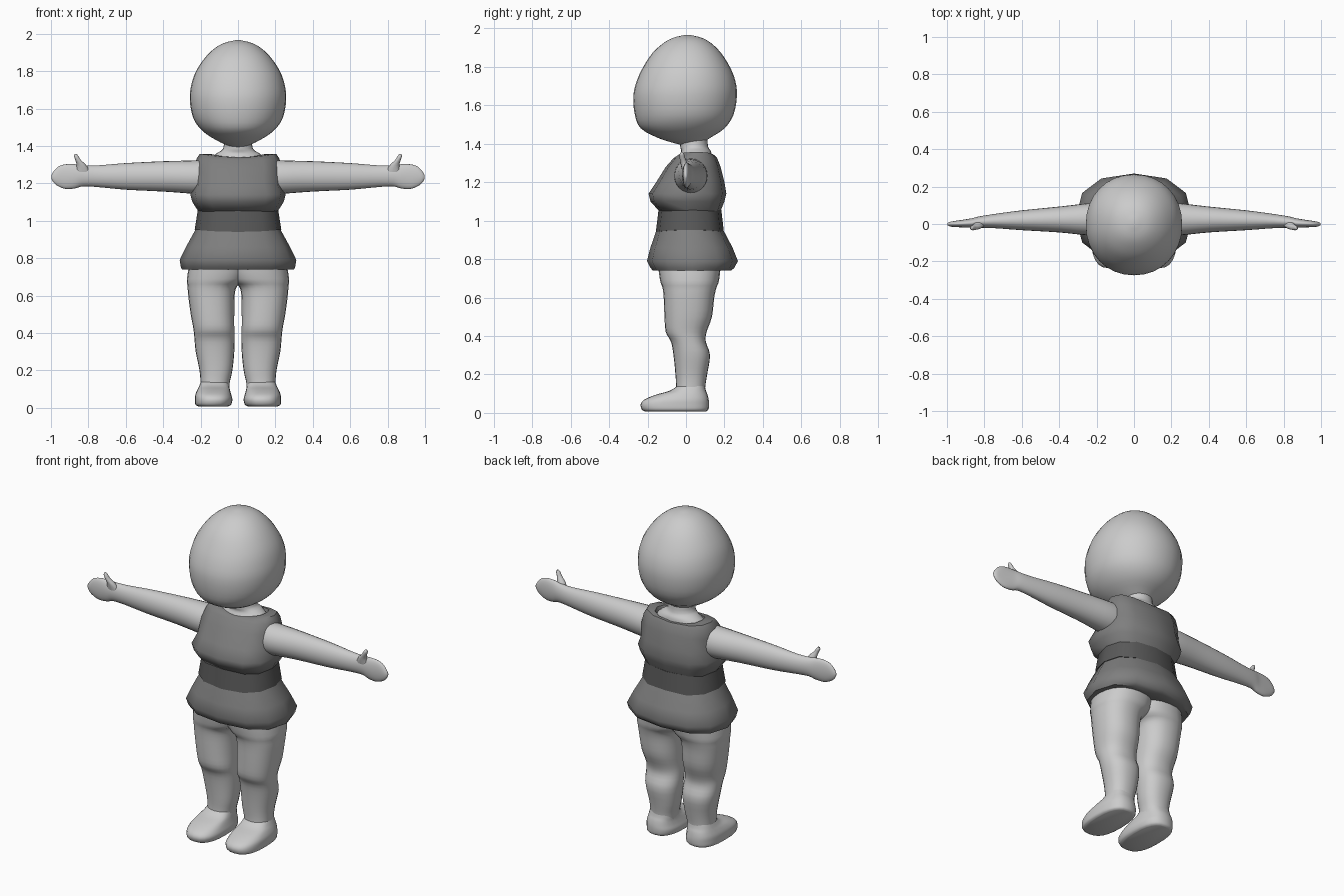
import bpy, bmesh, math


def material(name, v):
    m = bpy.data.materials.new(name)
    m.diffuse_color = (v, v, v, 1)
    return m


SKIN = material("light grey", 0.6)
DRESS = material("mid grey", 0.21)
BELT = material("dark grey", 0.1)


def refine(rings, steps):
    """Catmull-Rom interpolation between the rings."""
    out = []
    for i in range(len(rings) - 1):
        p = [rings[max(0, min(len(rings) - 1, i + k))] for k in (-1, 0, 1, 2)]
        for s in range(steps):
            t = s / steps
            out.append([0.5 * (2 * b + (c - a) * t + (2 * a - 5 * b + 4 * c - d) * t * t
                               + (3 * b - a - 3 * c + d) * t ** 3) for a, b, c, d in zip(*p)])
    return out + [rings[-1]]


def loft(name, rings, mat, axis="z", sides=24, steps=3, power=2.0, flip=1, lifts=None, angle=60):
    """Skin rings (position, a0, a1, b0, b1): a, b are x, y along z or y, z along x."""
    bm = bmesh.new()
    loops = []
    for k, (t, a0, a1, b0, b1) in enumerate(refine(rings, steps)):
        loop = []
        for i in range(sides):
            th = 2 * math.pi * i / sides
            s, c = math.sin(th), math.cos(th)
            u = math.copysign(abs(s) ** (2 / power), s)
            v = math.copysign(abs(c) ** (2 / power), c)
            a = (a0 + a1) / 2 + u * (a1 - a0) / 2
            b = (b0 + b1) / 2 + v * (b1 - b0) / 2
            h = t + (lifts[k] * u * u if lifts else 0)
            co = (a * flip, b, h) if axis == "z" else (h * flip, a, b)
            loop.append(bm.verts.new(co))
        loops.append(loop)
    for p, q in zip(loops, loops[1:]):
        for i in range(sides):
            j = (i + 1) % sides
            bm.faces.new((p[i], p[j], q[j], q[i]))
    bm.faces.new(loops[0])
    bm.faces.new(loops[-1])
    bmesh.ops.recalc_face_normals(bm, faces=bm.faces)
    me = bpy.data.meshes.new(name)
    bm.to_mesh(me)
    bm.free()
    me.materials.append(mat)
    ob = bpy.data.objects.new(name, me)
    bpy.context.collection.objects.link(ob)
    bpy.ops.object.select_all(action="DESELECT")
    ob.select_set(True)
    bpy.context.view_layer.objects.active = ob
    bpy.ops.object.shade_smooth_by_angle(angle=math.radians(angle))
    return ob


def sym(z, rx, y0, y1):
    return (z, -rx, rx, y0, y1)


# Head: egg shape with a fuller jaw at the front
loft("head", [sym(1.39, .015, .0, .04), sym(1.4, .05, -.05, .08), sym(1.43, .115, -.145, .125),
              sym(1.48, .19, -.235, .2), sym(1.55, .24, -.266, .247), sym(1.65, .258, -.274, .265),
              sym(1.73, .249, -.255, .256), sym(1.8, .224, -.222, .228), sym(1.87, .178, -.176, .184),
              sym(1.92, .127, -.122, .135), sym(1.95, .075, -.07, .085), sym(1.965, .015, -.01, .025)],
     SKIN, sides=32, power=2.1)

# Neck flaring into the shoulders
loft("neck", [sym(1.28, .17, -.06, .14), sym(1.33, .15, -.04, .135), sym(1.36, .115, -.025, .13),
              sym(1.385, .08, -.03, .115), sym(1.44, .075, -.03, .11)], SKIN)

# Dress: bodice with dipped neckline, belt, flared skirt
loft("bodice", [sym(1.05, .212, -.14, .18), sym(1.1, .244, -.185, .2), sym(1.14, .255, -.195, .21),
                sym(1.2, .232, -.155, .2), sym(1.28, .232, -.105, .18), sym(1.325, .222, -.065, .162),
                sym(1.338, .205, -.045, .15), sym(1.338, .15, -.02, .135), sym(1.31, .14, -.01, .125)],
     DRESS, sides=12, steps=1, power=2.7, lifts=[0, 0, 0, 0, 0, .005, .02, .02, .02], angle=50)
loft("belt", [sym(.94, .232, -.157, .197), sym(1.055, .215, -.143, .184)],
     BELT, sides=12, steps=1, power=2.5, lifts=[.012, 0], angle=50)
loft("skirt", [sym(.742, .25, -.13, .18), sym(.74, .3, -.172, .235), sym(.755, .306, -.185, .252),
               sym(.79, .312, -.203, .27), sym(.86, .278, -.185, .242), sym(.955, .226, -.152, .192)],
     DRESS, sides=12, steps=1, power=2.4, angle=50)

for side, flip in (("left", 1), ("right", -1)):
    # Leg, with knee and calf bulges, meeting its twin at the crotch
    loft(side + "_leg", [(.06, .05, .2, -.06, .1), (.13, .045, .2, -.052, .1),
                         (.2, .03, .206, -.055, .11), (.3, .02, .226, -.065, .125),
                         (.37, .02, .233, -.078, .103), (.42, .02, .238, -.105, .107),
                         (.5, .02, .253, -.112, .135), (.6, .018, .266, -.116, .147),
                         (.65, .005, .27, -.122, .158), (.69, -.04, .273, -.135, .172),
                         (.8, -.06, .255, -.15, .185)],
         SKIN, flip=flip, power=2.3)
    # Foot, sloping from the ankle to a rounded toe
    loft(side + "_foot", [(.008, .05, .215, -.215, .105), (.018, .036, .228, -.23, .117),
                          (.045, .03, .23, -.236, .12), (.07, .036, .228, -.215, .118),
                          (.095, .043, .218, -.155, .112), (.115, .047, .208, -.085, .104),
                          (.14, .05, .198, -.045, .098)],
         SKIN, flip=flip, power=2.6)
    # Arm tapering into a flat mitten hand
    loft(side + "_arm", [(.17, -.06, .11, 1.14, 1.325), (.25, -.06, .11, 1.145, 1.322),
                         (.4, -.045, .093, 1.156, 1.318), (.6, -.033, .073, 1.166, 1.308),
                         (.75, -.022, .053, 1.18, 1.296), (.83, -.02, .04, 1.184, 1.297),
                         (.87, -.02, .03, 1.173, 1.302), (.92, -.018, .022, 1.17, 1.302),
                         (.96, -.016, .016, 1.184, 1.29), (.985, -.013, .011, 1.203, 1.265),
                         (.998, -.006, .004, 1.225, 1.243)],
         SKIN, axis="x", flip=flip)
    # Thumb pointing up and outward
    loft(side + "_thumb", [(1.26, .79, .87, -.02, .02), (1.295, .81, .862, -.028, .01),
                           (1.325, .84, .87, -.033, -.004), (1.345, .853, .877, -.033, -.009),
                           (1.356, .862, .874, -.027, -.015)],
         SKIN, sides=12, flip=flip)
